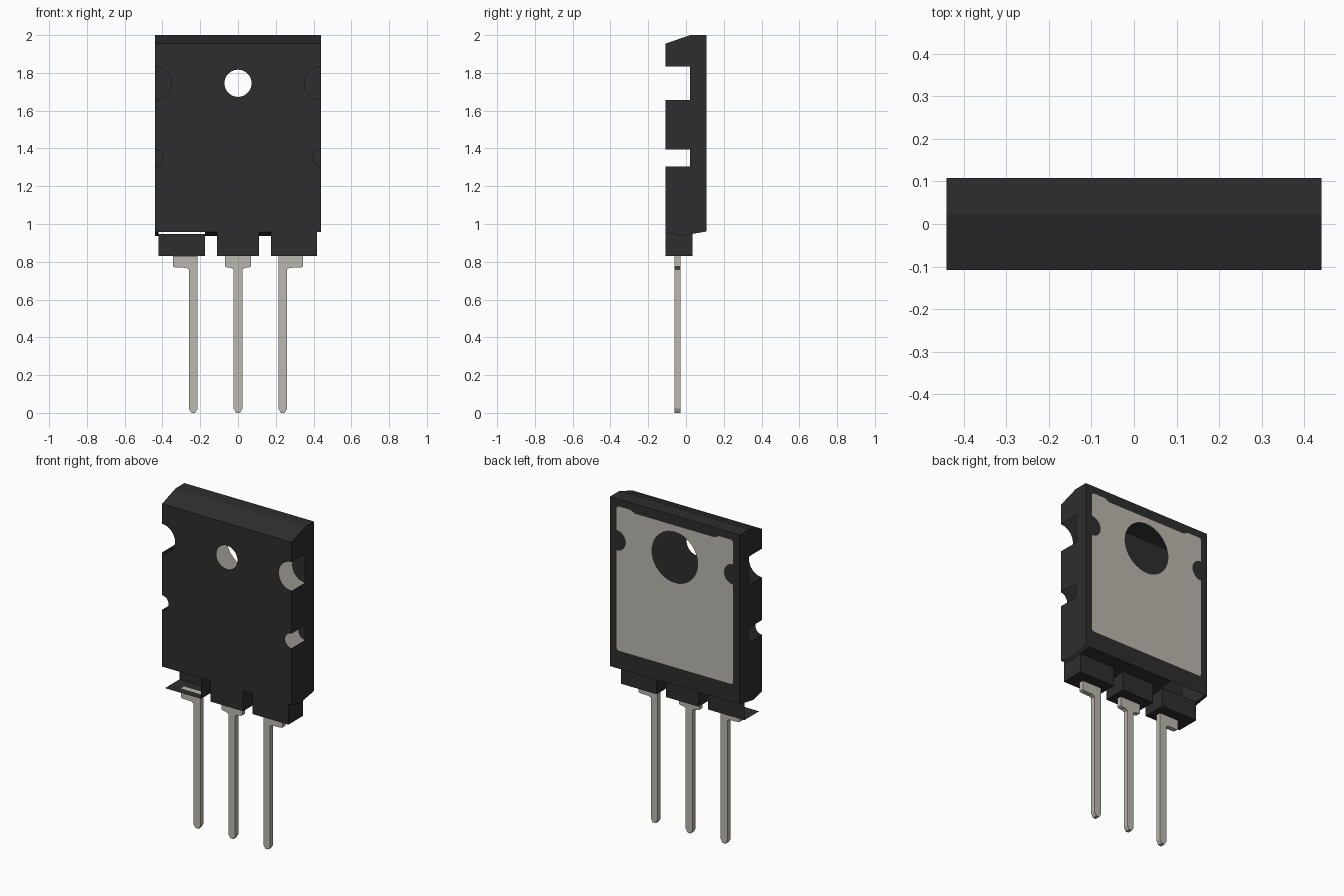
import bpy, bmesh, math
from mathutils import Vector
from mathutils.geometry import tessellate_polygon

cube = bpy.data.objects.get("Cube")
if cube:
    bpy.data.objects.remove(cube, do_unlink=True)


def material(name, rgb):
    m = bpy.data.materials.new(name)
    m.use_nodes = True
    m.diffuse_color = (*rgb, 1)
    node = m.node_tree.nodes["Principled BSDF"]
    node.inputs["Base Color"].default_value = (*rgb, 1)
    node.inputs["Roughness"].default_value = 0.6
    return m


BLACK = material("black_plastic", (0.027, 0.027, 0.027))
METAL = material("tinned_metal", (0.50, 0.48, 0.43))

# Main dimensions
W, FRONT, BACK, FLOOR = 0.44, -0.108, 0.108, 0.022
TOP, BEVEL, HEM, KEEL, BACK_HEM = 2.0, 1.955, 0.957, 0.937, 0.96
FOOT_Z, FOOT_BACK, FOOT_TOP, KEEL_Y = 0.83, 0.035, 0.948, -0.03
HOLE_Z = 1.745
NOTCHES = [(1.35, 0.045), (HOLE_Z, 0.088)]  # height, radius


def arc(cx, cz, r, start=270, end=90, steps=16):
    angles = [math.radians(start + (end - start) * i / steps) for i in range(steps + 1)]
    return [(cx + r * math.cos(a), cz + r * math.sin(a)) for a in angles]


def circle(cx, cz, r):
    return arc(cx, cz, r, 0, 360, 40)[:-1]


def mirrored(half):
    return half + [(-x, z) for x, z in reversed(half)]


def rect(a0, b0, a1, b1):
    return [(a0, b0), (a1, b0), (a1, b1), (a0, b1)]


def on_y(y):
    return lambda p: Vector((p[0], y, p[1]))


def on_x(x):
    return lambda p: Vector((x, p[0], p[1]))


def on_z(z):
    return lambda p: Vector((p[0], p[1], z))


def sheet(bm, loops, place, outward):
    """Fill an outline, with any holes, on a plane and face it outward."""
    loops3d = [[place(p) for p in loop] for loop in loops]
    verts = [bm.verts.new(p) for loop in loops3d for p in loop]
    if len(loops) == 1:
        faces = [bm.faces.new(verts)]
    else:
        faces = [bm.faces.new([verts[i] for i in tri]) for tri in tessellate_polygon(loops3d)]
    for f in faces:
        f.normal_update()
        if f.normal.dot(Vector(outward)) < 0:
            f.normal_flip()


def strip(bm, x0, x1, edge, outward):
    """Rectangle between two (y, z) points, running along x."""
    (ya, za), (yb, zb) = edge
    ends = [(x0, ya, za), (x1, ya, za), (x1, yb, zb), (x0, yb, zb)]
    sheet(bm, [ends], Vector, outward)


def finish(bm, name, mat):
    bmesh.ops.remove_doubles(bm, verts=bm.verts, dist=0.0001)
    mesh = bpy.data.meshes.new(name)
    bm.to_mesh(mesh)
    bm.free()
    mesh.materials.append(mat)
    ob = bpy.data.objects.new(name, mesh)
    bpy.context.collection.objects.link(ob)
    return ob


# Outlines of the front and of the metal back plate
front_half = [(W, HEM)]
for z, r in NOTCHES:
    front_half += arc(W, z, r)
front_half.append((W, BEVEL))
plate_half = [(0.385, 1.07), (0.395, 1.08)] + arc(0.395, HOLE_Z, 0.062)
plate_half += [(0.395, 1.945), (0.385, 1.955), (0.30, 1.955), (0.27, 1.94)]
plate_outline = mirrored(plate_half)

# Hollow body shell
bm = bmesh.new()
sheet(bm, [mirrored(front_half), circle(0, HOLE_Z, 0.072)], on_y(FRONT), (0, -1, 0))
sheet(bm, [rect(-W, BACK_HEM, W, TOP), plate_outline], on_y(BACK), (0, 1, 0))
strip(bm, -W, W, ((FRONT, BEVEL), (FLOOR, TOP)), (0, -1, 1))
strip(bm, -W, W, ((FLOOR, TOP), (BACK, TOP)), (0, 0, 1))

# Side walls with open slots, and the floors of the side notches
side = [(FRONT, HEM), (KEEL_Y, KEEL), (BACK, BACK_HEM), (BACK, TOP), (FLOOR, TOP), (FRONT, BEVEL)]
for z, r in reversed(NOTCHES):
    side += [(FRONT, z + r), (FLOOR, z + r), (FLOOR, z - r), (FRONT, z - r)]
for s in (-1, 1):
    sheet(bm, [side, []][:1], on_x(s * W), (s, 0, 0))
    for z, r in NOTCHES:
        sheet(bm, [[(s * x, h) for x, h in arc(W, z, r)]], on_y(FLOOR), (0, -1, 0))

# Sloped underside, between and behind the feet
for x0, x1 in [(-W, -0.42), (-0.175, -0.11), (0.11, 0.175)]:
    strip(bm, x0, x1, ((FRONT, HEM), (KEEL_Y, KEEL)), (0, 0, -1))
    strip(bm, x0, x1, ((KEEL_Y, KEEL), (BACK, BACK_HEM)), (0, 0, -1))
for x0, x1 in [(-0.11, 0.11), (0.175, 0.418)]:
    strip(bm, x0, x1, ((FOOT_BACK, FOOT_TOP), (BACK, BACK_HEM)), (0, 0, -1))
finish(bm, "body_shell", BLACK)

# Metal back plate, flush with the shell
bm = bmesh.new()
sheet(bm, [plate_outline, circle(0, HOLE_Z, 0.155)], on_y(BACK), (0, 1, 0))
finish(bm, "back_plate", METAL)

# Feet: the right one is open at its front and outer side
foot_side = [(FRONT, FOOT_Z), (FOOT_BACK, FOOT_Z), (FOOT_BACK, FOOT_TOP),
             (KEEL_Y, KEEL), (FRONT, HEM)]
PIN_Y0, PIN_Y1 = -0.06, -0.03
for name, x0, x1, h0, h1, is_open in [
        ("right_foot", -0.42, -0.175, -0.345, -0.215, True),
        ("middle_foot", -0.11, 0.11, -0.07, 0.07, False),
        ("left_foot", 0.175, 0.418, 0.215, 0.345, False)]:
    bm = bmesh.new()
    sheet(bm, [rect(x0, FRONT, x1, FOOT_BACK), rect(h0, PIN_Y0, h1, PIN_Y1)],
          on_z(FOOT_Z), (0, 0, -1))
    sheet(bm, [rect(x0, FOOT_Z, x1, FOOT_TOP)], on_y(FOOT_BACK), (0, 1, 0))
    sheet(bm, [foot_side], on_x(x1), (1, 0, 0))
    if not is_open:
        sheet(bm, [foot_side], on_x(x0), (-1, 0, 0))
        sheet(bm, [rect(x0, FOOT_Z, x1, HEM)], on_y(FRONT), (0, -1, 0))
    finish(bm, name, BLACK)


# Leads: a wide shoulder, a long pin and a pointed tip
def lead(name, centre, left, right):
    w, tip = 0.023, 0.01
    outline = [(left, FOOT_Z), (left, 0.775), (max(left + 0.01, left), 0.77)] \
        if left < centre - w - 0.01 else [(centre - w, FOOT_Z)]
    if len(outline) > 1:
        outline += [(centre - w - 0.015, 0.768), (centre - w, 0.76)]
    outline += [(centre - w, 0.022), (centre - tip, 0), (centre + tip, 0), (centre + w, 0.022)]
    if right > centre + w + 0.01:
        outline += [(centre + w, 0.76), (centre + w + 0.015, 0.768),
                    (right - 0.01, 0.77), (right, 0.775), (right, FOOT_Z)]
    else:
        outline.append((centre + w, FOOT_Z))
    bm = bmesh.new()
    face = bm.faces.new([bm.verts.new((x, PIN_Y0, z)) for x, z in outline])
    new = bmesh.ops.extrude_face_region(bm, geom=[face], use_keep_orig=True)["geom"]
    moved = [v for v in new if isinstance(v, bmesh.types.BMVert)]
    bmesh.ops.translate(bm, verts=moved, vec=(0, PIN_Y1 - PIN_Y0, 0))
    bmesh.ops.recalc_face_normals(bm, faces=bm.faces)
    finish(bm, name, METAL)


lead("right_lead", -0.237, -0.345, -0.214)
lead("middle_lead", 0, -0.07, 0.07)
lead("left_lead", 0.237, 0.214, 0.345)
